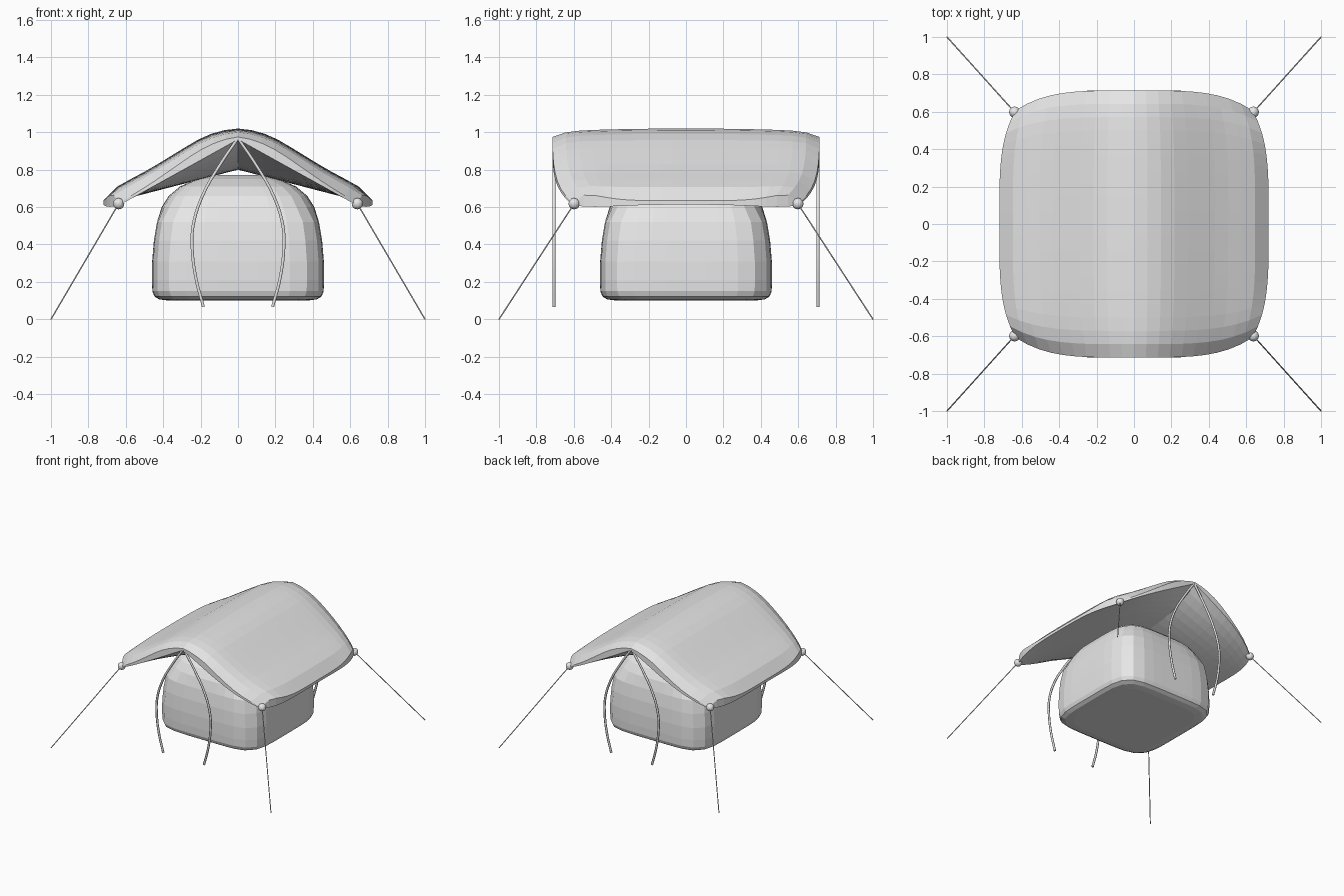
import bpy, bmesh, math
from mathutils import Vector

cube = bpy.data.objects.get("Cube")
if cube:
    bpy.data.objects.remove(cube, do_unlink=True)

grey = bpy.data.materials.new("light_grey")
grey.use_nodes = True
grey.diffuse_color = (0.8, 0.8, 0.8, 1)
grey.node_tree.nodes["Principled BSDF"].inputs["Base Color"].default_value = (0.8, 0.8, 0.8, 1)


def add_object(name, bm):
    bmesh.ops.recalc_face_normals(bm, faces=bm.faces[:])
    mesh = bpy.data.meshes.new(name)
    bm.to_mesh(mesh)
    bm.free()
    mesh.materials.append(grey)
    obj = bpy.data.objects.new(name, mesh)
    bpy.context.collection.objects.link(obj)
    return obj


def add_cord(name, points, radius, kind="POLY"):
    curve = bpy.data.curves.new(name, "CURVE")
    curve.dimensions = "3D"
    curve.bevel_depth = radius
    curve.bevel_resolution = 1
    curve.resolution_u = 5
    curve.use_fill_caps = True
    if kind == "BEZIER":
        spline = curve.splines.new("BEZIER")
        spline.bezier_points.add(len(points) - 1)
        for bp, p in zip(spline.bezier_points, points):
            bp.co = p
            bp.handle_left_type = bp.handle_right_type = "AUTO"
    else:
        spline = curve.splines.new("POLY")
        spline.points.add(len(points) - 1)
        for sp, p in zip(spline.points, points):
            sp.co = (*p, 1)
    curve.materials.append(grey)
    obj = bpy.data.objects.new(name, curve)
    bpy.context.collection.objects.link(obj)


def interpolate(profile, x):
    for (x0, z0), (x1, z1) in zip(profile, profile[1:]):
        if x <= x1:
            return z0 + (z1 - z0) * (x - x0) / (x1 - x0)
    return profile[-1][1]


# Rounded cabin: stacked rounded-square rings
def rounded_square(half, power, count=40):
    ring = []
    for i in range(count):
        a = 2 * math.pi * (i + 0.5) / count
        c, s = math.cos(a), math.sin(a)
        r = half / (abs(c) ** power + abs(s) ** power) ** (1 / power)
        ring.append((r * c, r * s))
    return ring


CABIN = [(0.10, 0.37), (0.106, 0.42), (0.122, 0.447), (0.15, 0.458), (0.21, 0.46),
         (0.31, 0.459), (0.42, 0.45), (0.52, 0.433), (0.60, 0.408), (0.66, 0.37),
         (0.71, 0.31), (0.75, 0.22), (0.772, 0.12)]
bm = bmesh.new()
rings = []
for z, half in CABIN:
    power = 5.5 if z < 0.6 else 4
    rings.append([bm.verts.new((x, y, z)) for x, y in rounded_square(half, power)])
for low, high in zip(rings, rings[1:]):
    for i in range(len(low)):
        j = (i + 1) % len(low)
        bm.faces.new((low[i], low[j], high[j], high[i]))
bm.faces.new(rings[0])
bm.faces.new(rings[-1])
add_object("cabin", bm)

# Ridged canopy: arched top sheet and shallower underside joined at the rim
RIDGE = [(0, 1.02), (0.07, 1.012), (0.15, 0.99), (0.225, 0.955), (0.47, 0.805),
         (0.62, 0.725), (0.67, 0.695), (0.72, 0.635)]


def canopy_top(x, v):
    edge_drop = (0.03 + 0.08 * x) * v ** 12
    return interpolate(RIDGE, x) - 0.015 * v * v - edge_drop


def canopy_bottom(x, v):
    middle = 0.80 - 0.26 * x
    end = 0.962 - 0.555 * x
    return middle + (end - middle) * v ** 3


N = 20
bm = bmesh.new()
top, bottom = {}, {}
for i in range(N + 1):
    for j in range(N + 1):
        u, v = 2 * i / N - 1, 2 * j / N - 1
        x = 0.72 * u * (1 - 0.12 * v ** 4)
        y = 0.714 * v * (1 - 0.15 * u ** 4)
        top[i, j] = bm.verts.new((x, y, canopy_top(abs(x), abs(v))))
        bottom[i, j] = bm.verts.new((x, y, canopy_bottom(abs(x), abs(v))))
for i in range(N):
    for j in range(N):
        corners = [(i, j), (i + 1, j), (i + 1, j + 1), (i, j + 1)]
        for sheet in (top, bottom):
            bm.faces.new([sheet[c] for c in corners])
    for k in (0, N):
        for a, b in (((i, k), (i + 1, k)), ((k, i), (k, i + 1))):
            bm.faces.new((top[a], top[b], bottom[b], bottom[a]))
add_object("canopy", bm)

# Corner knobs with guy lines, and hanging cords at both ends
CORD = [(0, 0.968), (0.10, 0.82), (0.19, 0.66), (0.24, 0.50), (0.245, 0.38), (0.225, 0.22), (0.185, 0.067)]
for y_side, end in ((-1, "front"), (1, "back")):
    for x_side, side in ((-1, "right"), (1, "left")):
        knob = Vector((0.638 * x_side, 0.598 * y_side, 0.618))
        bm = bmesh.new()
        bmesh.ops.create_uvsphere(bm, u_segments=16, v_segments=10, radius=0.03)
        bmesh.ops.translate(bm, verts=bm.verts[:], vec=knob)
        add_object(f"{end}_{side}_knob", bm)
        add_cord(f"{end}_{side}_guy_line", [knob, (x_side, y_side, 0)], 0.0035)
        add_cord(f"{end}_{side}_hanging_cord",
                 [(x * x_side, 0.706 * y_side, z) for x, z in CORD], 0.009, "BEZIER")
